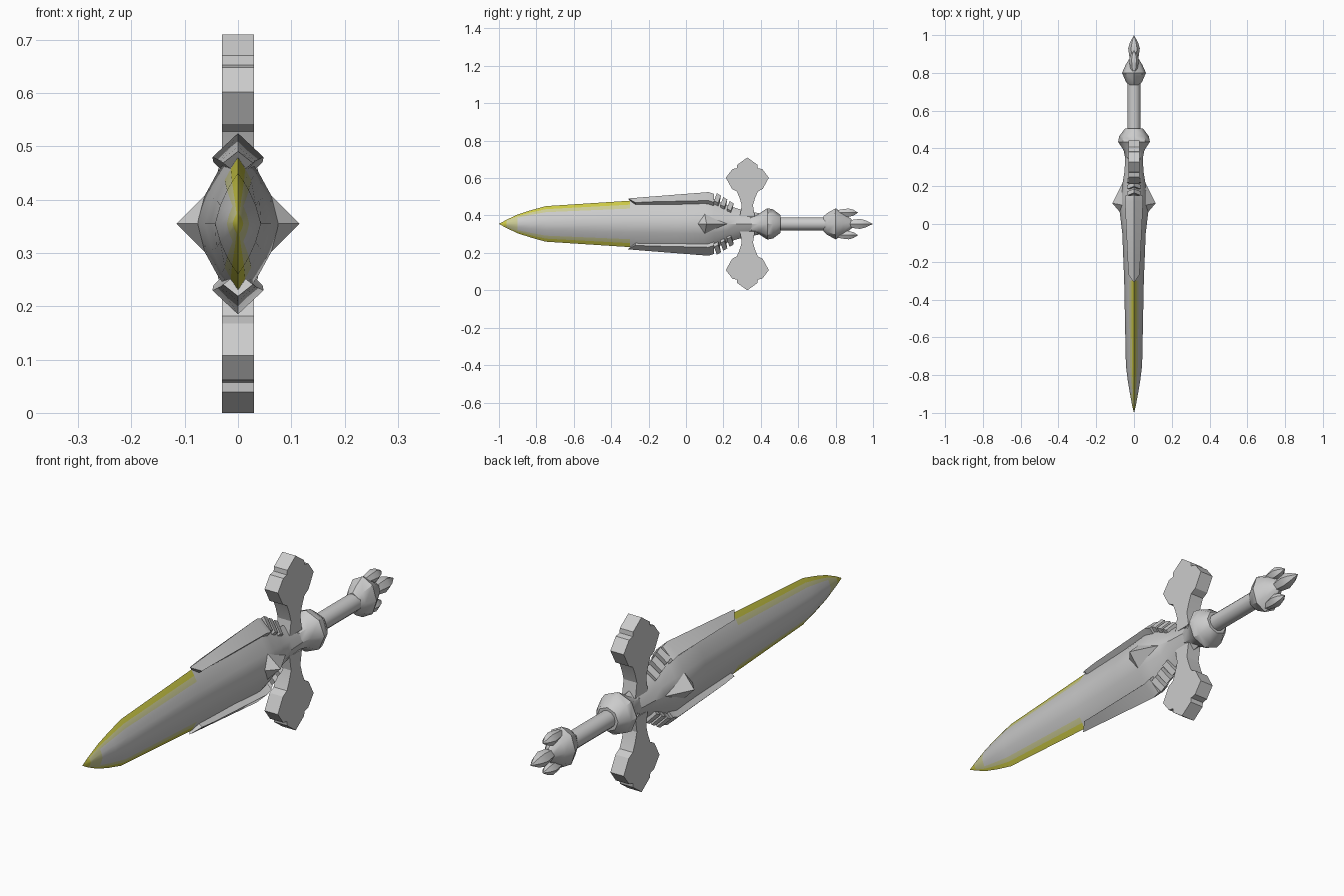
import bpy, bmesh, math

if "Cube" in bpy.data.objects:
    bpy.data.objects.remove(bpy.data.objects["Cube"])

MID = 0.355  # height of the sword's long axis


def material(name, color):
    m = bpy.data.materials.new(name)
    m.use_nodes = True
    m.diffuse_color = (*color, 1)
    m.node_tree.nodes["Principled BSDF"].inputs["Base Color"].default_value = (*color, 1)
    return m


steel = material("steel grey", (0.6, 0.6, 0.6))
pale = material("pale yellow", (0.6, 0.6, 0.3))
yellow = material("edge yellow", (0.6, 0.58, 0.06))


def build(name, verts, faces, mats=(steel,), smooth=40):
    """Mesh from points given relative to the long axis."""
    mesh = bpy.data.meshes.new(name)
    mesh.from_pydata([(x, y, z + MID) for x, y, z in verts], [], faces)
    bm = bmesh.new()
    bm.from_mesh(mesh)
    bmesh.ops.remove_doubles(bm, verts=bm.verts, dist=0.0002)
    bmesh.ops.recalc_face_normals(bm, faces=bm.faces)
    bm.to_mesh(mesh)
    bm.free()
    for m in mats:
        mesh.materials.append(m)
    obj = bpy.data.objects.new(name, mesh)
    bpy.context.collection.objects.link(obj)
    if smooth:
        bpy.ops.object.select_all(action="DESELECT")
        obj.select_set(True)
        bpy.context.view_layer.objects.active = obj
        bpy.ops.object.shade_smooth_by_angle(angle=math.radians(smooth))
    return obj


def loft(name, rings, mats=(steel,), smooth=40):
    """Skin rings of equal point counts and cap both ends."""
    n = len(rings[0])
    verts = [p for r in rings for p in r]
    faces = [(i * n + j, i * n + (j + 1) % n, (i + 1) * n + (j + 1) % n, (i + 1) * n + j)
             for i in range(len(rings) - 1) for j in range(n)]
    faces += [tuple(range(n)), tuple(range(len(verts) - n, len(verts)))]
    return build(name, verts, faces, mats, smooth)


def turned(name, profile, sides=8, z=0, squash=1, smooth=40):
    """Round part along the long axis from (y, radius) steps."""
    rings = []
    for y, r in profile:
        angles = [2 * math.pi * k / sides for k in range(sides)]
        rings.append([(r * squash * math.cos(a), y, z + r * math.sin(a)) for a in angles])
    return loft(name, rings, smooth=smooth)


# Blade: lens sections given as (y, half height, half thickness)
SECTION = [(1, 0), (0.78, 0.36), (0.48, 0.66), (0.26, 0.83), (0, 1)]
STATIONS = [(-1, 0.0, 0.0), (-0.96, 0.022, 0.01), (-0.9, 0.05, 0.021), (-0.83, 0.073, 0.033),
            (-0.75, 0.095, 0.043), (-0.3, 0.124, 0.052), (-0.05, 0.138, 0.062),
            (0.1, 0.147, 0.08), (0.15, 0.13, 0.074), (0.22, 0.1, 0.06),
            (0.28, 0.08, 0.05), (0.4, 0.055, 0.045)]
quarter = SECTION[:-1]
outline = (quarter + [(-t, h) for t, h in SECTION[:0:-1]]
           + [(-t, -h) for t, h in quarter] + [(t, -h) for t, h in SECTION[:0:-1]])
blade = loft("blade", [[(t * w, y, f * h) for t, f in outline] for y, h, w in STATIONS],
             (steel, pale, yellow))


def half_height(y):
    for (y0, h0, _), (y1, h1, _) in zip(STATIONS, STATIONS[1:]):
        if y <= y1:
            return h0 + (h1 - h0) * (y - y0) / (y1 - y0)
    return 1


# Coloured cutting edge, widening into the tip
for face in blade.data.polygons:
    y = face.center.y
    if y < -0.3:
        f = abs(face.center.z - MID) / half_height(y)
        if f > 0.84 or y < -0.95:
            face.material_index = 2
        elif f > 0.7 or y < -0.91:
            face.material_index = 1


def edge_ring(y, top, width, drop, sign, sweep=0):
    """Kite section straddling the blade edge."""
    return [(0, y, sign * top), (width, y + sweep, sign * (top - drop)),
            (0, y + sweep, sign * (top - 2 * drop)), (-width, y + sweep, sign * (top - drop))]


for side, s in (("upper", 1), ("lower", -1)):
    # Edge sleeve
    loft(side + "_edge_sleeve", [edge_ring(-0.31, 0.136, 0.028, 0.022, s, 0.04),
                                 edge_ring(-0.2, 0.145, 0.033, 0.027, s),
                                 edge_ring(0.12, 0.17, 0.048, 0.045, s),
                                 edge_ring(0.15, 0.16, 0.046, 0.045, s)], smooth=30)
    # Row of shrinking barbs behind the sleeve
    for i in range(3):
        y, top = 0.165 + 0.034 * i, 0.164 - 0.021 * i
        loft(f"{side}_barb_{i + 1}", [edge_ring(y, top, 0.038, 0.04, s, -0.015),
                                      edge_ring(y + 0.022, top - 0.012, 0.036, 0.04, s, -0.015)],
             smooth=0)

    # Guard arm: half profile mirrored about the arm's centre line
    half = [(0.04, 0.04), (0.03, 0.1), (0.042, 0.14), (0.056, 0.173), (0.082, 0.187),
            (0.115, 0.247), (0.08, 0.293), (0.056, 0.298), (0.054, 0.316)]
    profile = half + [(0, 0.355)] + [(-a, b) for a, b in reversed(half)]
    loft(side + "_guard_arm", [[(x, 0.328 + a, s * b) for a, b in profile]
                               for x in (-0.03, 0.03)], smooth=20)

# Pyramid gems on both blade faces
for side, s in (("left", 1), ("right", -1)):
    base = [(s * 0.055, 0.04, 0), (s * 0.06, 0.1, 0.055),
            (s * 0.045, 0.25, 0), (s * 0.06, 0.1, -0.055)]
    build(side + "_gem", base + [(s * 0.115, 0.11, 0)],
          [(0, 1, 4), (1, 2, 4), (2, 3, 4), (3, 0, 4), (3, 2, 1, 0)], smooth=0)

# Hub, grip and pommel
turned("hub", [(0.34, 0.045), (0.39, 0.055), (0.435, 0.084), (0.465, 0.078), (0.505, 0.048)])
turned("grip", [(0.49, 0.035), (0.75, 0.035)], sides=12)
turned("pommel", [(0.735, 0.04), (0.755, 0.058), (0.8, 0.083), (0.84, 0.06), (0.885, 0.025)],
       squash=0.76)

# Pommel claws
turned("centre_claw", [(0.84, 0.015), (0.88, 0.024), (0.93, 0.031), (0.96, 0.022), (1.0, 0.0)],
       sides=6)
for side, s in (("upper", 1), ("lower", -1)):
    turned(side + "_claw", [(0.8, 0.014), (0.84, 0.022), (0.87, 0.026), (0.895, 0.018),
                            (0.92, 0.0)], sides=6, z=s * 0.06)
